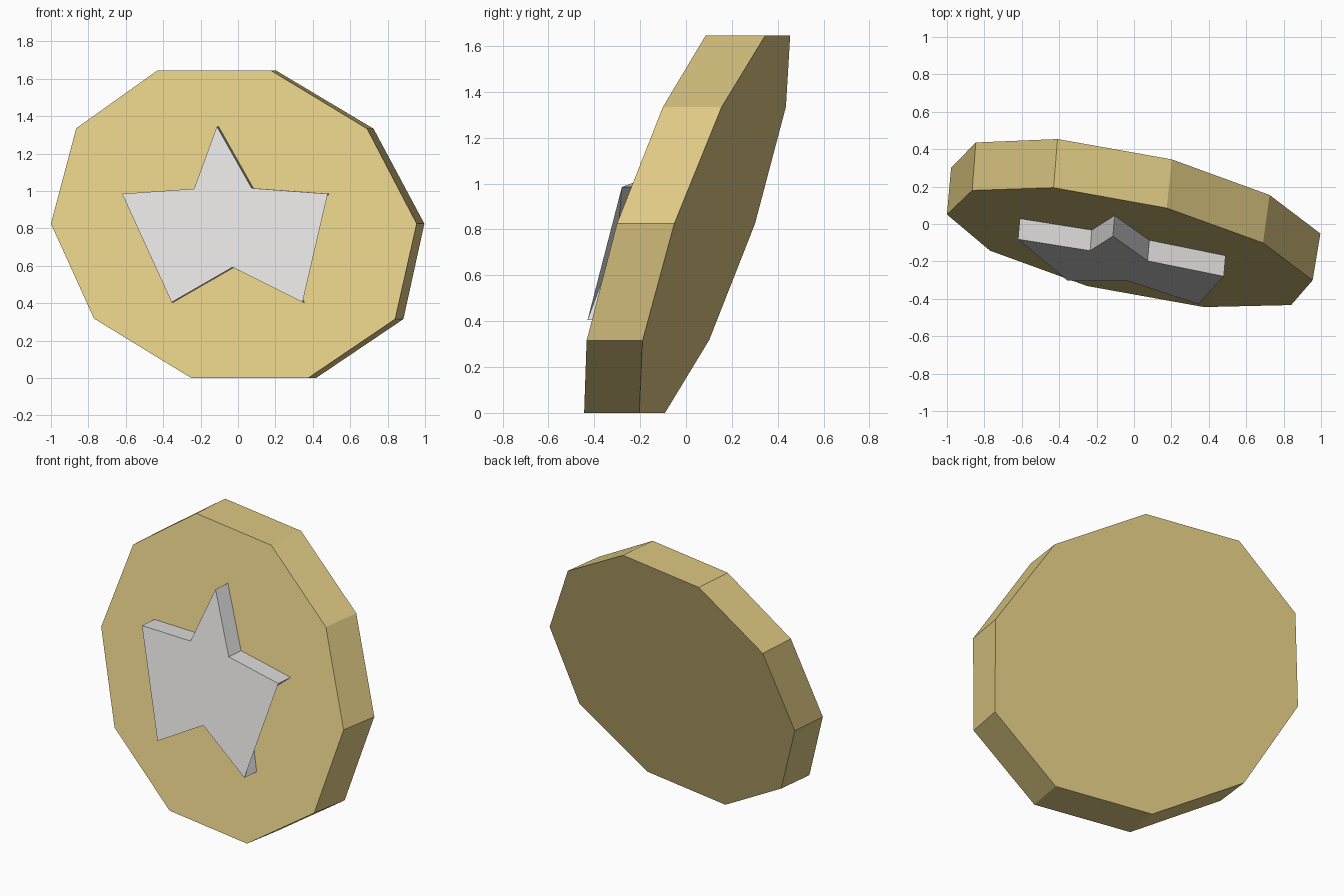
import bpy
import bmesh

if "Cube" in bpy.data.objects:
    bpy.data.objects.remove(bpy.data.objects["Cube"], do_unlink=True)


def material(name, rgb):
    mat = bpy.data.materials.new(name)
    mat.use_nodes = True
    mat.diffuse_color = (*rgb, 1)
    mat.node_tree.nodes["Principled BSDF"].inputs["Base Color"].default_value = (*rgb, 1)
    return mat


def face_y(x, z):
    """Depth of the tilted front face of the disc."""
    return -0.125 - 0.18 * (x + 0.028) + 0.30 * (z - 0.822)


def tilted_prism(name, front, back, mat, cap=None):
    """Join two matching outlines with walls; cap picks the front face corners."""
    bm = bmesh.new()
    f = [bm.verts.new(p) for p in front]
    b = [bm.verts.new(p) for p in back]
    n = len(f)
    bm.faces.new([f[i] for i in (cap or range(n))][::-1])
    bm.faces.new(b)
    for i in range(n):
        j = (i + 1) % n
        bm.faces.new((f[i], f[j], b[j], b[i]))
    # outlines run clockwise seen from the front: front cap faces -y
    for face in bm.faces:
        face.normal_update()
    if bm.faces[:][0].normal.y > 0:
        bmesh.ops.reverse_faces(bm, faces=bm.faces[:])
    mesh = bpy.data.meshes.new(name)
    bm.to_mesh(mesh)
    bm.free()
    mesh.materials.append(mat)
    obj = bpy.data.objects.new(name, mesh)
    bpy.context.collection.objects.link(obj)
    return obj


gold = material("pale gold", (0.73, 0.578, 0.225))
silver = material("light grey", (0.73, 0.716, 0.708))

# Ten-sided disc, leaning back and turned slightly
rim = [(-0.43, 1.645), (0.175, 1.645), (0.69, 1.333), (0.955, 0.825), (0.84, 0.315),
       (0.375, 0), (-0.25, 0), (-0.77, 0.318), (-1.0, 0.825), (-0.865, 1.335)]
disc_front = [(x, face_y(x, z), z) for x, z in rim]
disc_back = [(x + 0.032 + 0.01 * x - 0.008 * (z - 0.82),
              y + 0.25 + 0.012 * (z - 0.82), z) for x, y, z in disc_front]
tilted_prism("coin_disc", disc_front, disc_back, gold)

# Raised star: its front plate spans the two lower side notches
star = [(-0.113, 1.345), (0.073, 1.015), (0.48, 0.985), (0.20, 0.75), (0.345, 0.405),
        (-0.03, 0.592), (-0.355, 0.405), (-0.30, 0.75), (-0.62, 0.985), (-0.235, 1.012)]
star_front = [(x, face_y(x, z) - 0.112, z) for x, z in star]
star_back = [(x + 0.01, y + 0.116, z) for x, y, z in star_front]
tilted_prism("raised_star", star_front, star_back, silver,
             cap=[0, 1, 2, 4, 5, 6, 8, 9])
